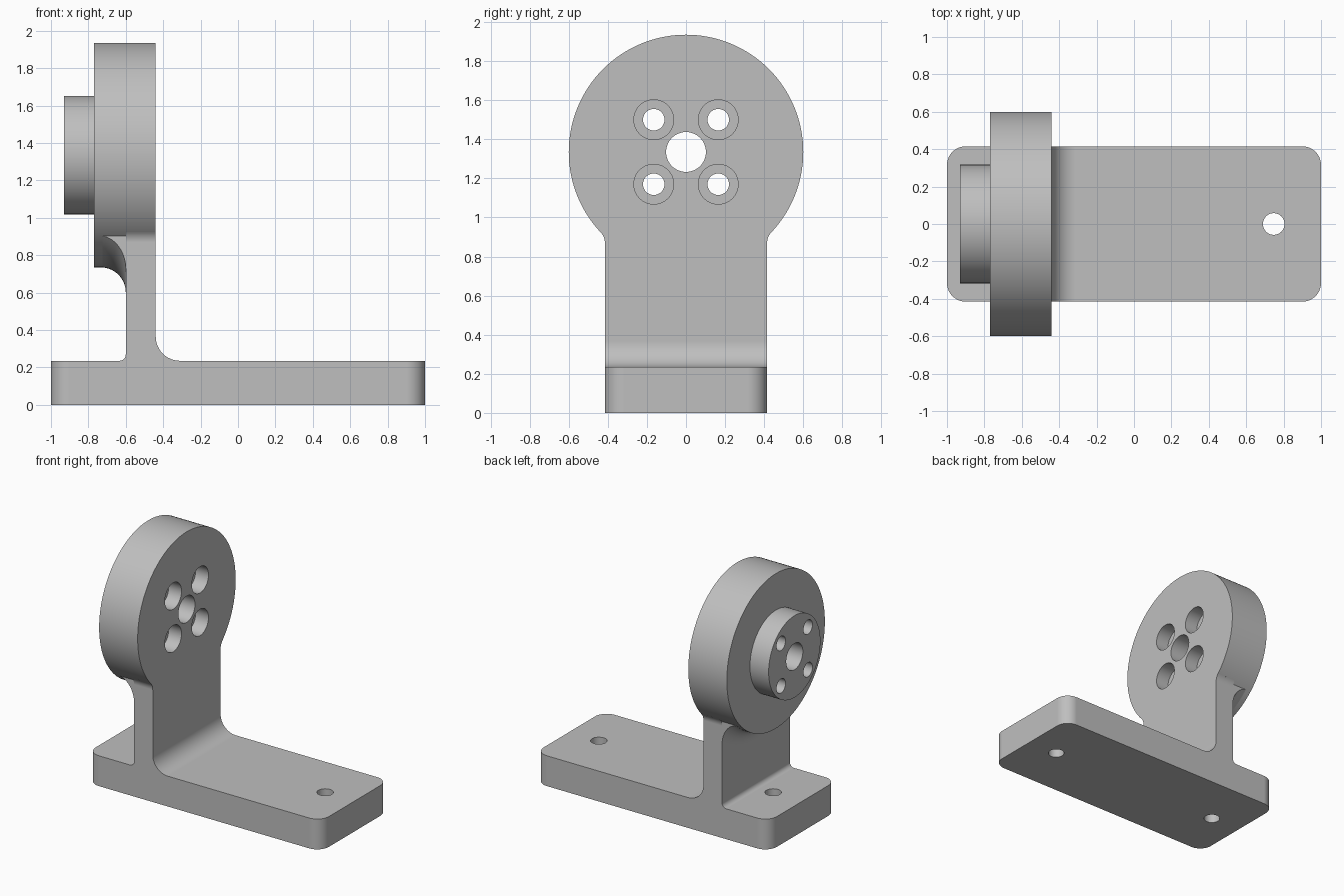
import bpy, bmesh
from math import sin, cos, pi, radians, hypot, atan2, degrees

cube = bpy.data.objects.get("Cube")
if cube:
    bpy.data.objects.remove(cube, do_unlink=True)

# Main dimensions
HALF_W, BASE_H = 0.415, 0.235
STEM_L, STEM_R = -0.60, -0.44
DISC_L, HUB_L = -0.77, -0.93
AXIS_Z, DISC_R, HUB_R = 1.335, 0.60, 0.317

# Single material
grey = bpy.data.materials.new("machined grey")
grey.use_nodes = True
colour = (0.52, 0.52, 0.52, 1)
grey.diffuse_color = colour
grey.node_tree.nodes["Principled BSDF"].inputs["Base Color"].default_value = colour


def arc(cu, cv, r, start, end, steps=12):
    """Points along an arc, angles in degrees."""
    angles = [radians(start + (end - start) * i / steps) for i in range(steps + 1)]
    return [(cu + r * cos(a), cv + r * sin(a)) for a in angles]


def circle(cu, cv, r, steps):
    return arc(cu, cv, r, 0, 360, steps)[:-1]


def finish(name, bm):
    bmesh.ops.recalc_face_normals(bm, faces=bm.faces)
    mesh = bpy.data.meshes.new(name)
    bm.to_mesh(mesh)
    bm.free()
    mesh.materials.append(grey)
    obj = bpy.data.objects.new(name, mesh)
    bpy.context.collection.objects.link(obj)
    return obj


def prism_mesh(outline, axis, lo, hi):
    """Extrude a flat outline along one axis."""
    place = {"x": lambda u, v, d: (d, u, v),
             "y": lambda u, v, d: (u, d, v),
             "z": lambda u, v, d: (u, v, d)}[axis]
    bm = bmesh.new()
    ends = [[bm.verts.new(place(u, v, d)) for u, v in outline] for d in (lo, hi)]
    for ring in ends:
        bm.faces.new(ring)
    n = len(outline)
    for i in range(n):
        j = (i + 1) % n
        bm.faces.new((ends[0][i], ends[0][j], ends[1][j], ends[1][i]))
    return bm


def prism(name, *args):
    return finish(name, prism_mesh(*args))


def combine(target, tool, operation):
    mod = target.modifiers.new(operation.title(), "BOOLEAN")
    mod.operation, mod.solver, mod.object = operation, "EXACT", tool
    bpy.ops.object.select_all(action="DESELECT")
    bpy.context.view_layer.objects.active = target
    target.select_set(True)
    bpy.ops.object.modifier_apply(modifier=mod.name)
    bpy.data.objects.remove(tool, do_unlink=True)


# Foot and upright: one filleted T profile with rounded foot corners
big, small = 0.13, 0.035
profile = [(-1, 0), (1, 0), (1, BASE_H)]
profile += arc(STEM_R + big, BASE_H + big, big, 270, 180)
profile += [(STEM_R, 0.98), (STEM_L, 0.98)]
profile += arc(STEM_L - small, BASE_H + small, small, 0, -90, 8)
profile += [(-1, BASE_H)]
bm = prism_mesh(profile, "y", -HALF_W, HALF_W)
corners = [e for e in bm.edges
           if all(abs(v.co.x) > 0.99 for v in e.verts)
           and abs(e.verts[0].co.z - e.verts[1].co.z) > 0.1]
bmesh.ops.recalc_face_normals(bm, faces=bm.faces)
bmesh.ops.bevel(bm, geom=corners, offset=0.1, segments=12, profile=0.5, affect="EDGES")
bracket = finish("mounting_bracket", bm)

# Neck: small side fillets between upright and disc
r = 0.08
cy = HALF_W + r
drop = ((DISC_R + r) ** 2 - cy ** 2) ** 0.5
side = [(HALF_W, 0.6)]
side += arc(cy, AXIS_Z - drop, r, 180, degrees(atan2(drop, -cy)), 8)
side += [(0.40, 0.98)]
neck = prism("neck", side + [(-y, z) for y, z in reversed(side)], "x", STEM_L, STEM_R)
combine(bracket, neck, "UNION")

# Disc and hub
disc = prism("disc", circle(0, AXIS_Z, DISC_R, 128), "x", DISC_L, STEM_R)
combine(bracket, disc, "UNION")

# Flared fillet under the disc, revolved and trimmed to the upright's width
flare_r = 0.135
section = [(-0.5, 0.5), (STEM_L - flare_r, 0.5)]
section += arc(STEM_L - flare_r, DISC_R + flare_r, flare_r, -86, 0, 12)
section += [(-0.5, DISC_R + flare_r)]
bm = bmesh.new()
steps = 128
rings = [[bm.verts.new((x, rad * cos(2 * pi * i / steps), AXIS_Z + rad * sin(2 * pi * i / steps)))
          for x, rad in section] for i in range(steps)]
for i in range(steps):
    a, b = rings[i], rings[(i + 1) % steps]
    for k in range(len(section)):
        m = (k + 1) % len(section)
        bm.faces.new((a[k], a[m], b[m], b[k]))
flare = finish("flare", bm)
trim = prism("trim", [(-HALF_W, 0.4), (HALF_W, 0.4), (HALF_W, 1.0), (-HALF_W, 1.0)],
             "x", -0.9, -0.52)
combine(flare, trim, "INTERSECT")
combine(bracket, flare, "UNION")

hub = prism("hub", circle(0, AXIS_Z, HUB_R, 96), "x", HUB_L, -0.7)
combine(bracket, hub, "UNION")

# Centre bore, counterbored bolt holes and foot holes
bores = [prism("centre_bore", circle(0, AXIS_Z, 0.102, 48), "x", -1.1, -0.2)]
for sy in (-1, 1):
    for sz in (-1, 1):
        y, z = sy * 0.165, AXIS_Z + sz * 0.165
        bores.append(prism("bolt_hole", circle(y, z, 0.055, 40), "x", -1.1, -0.2))
        bores.append(prism("counterbore", circle(y, z, 0.102, 48), "x", STEM_R - 0.11, -0.2))
    bores.append(prism("foot_hole", circle(sy * 0.747, 0, 0.058, 40), "z", -0.1, 0.4))
for bore in bores:
    combine(bracket, bore, "DIFFERENCE")

# Smooth curved faces, keep machined edges crisp
bpy.ops.object.select_all(action="DESELECT")
bracket.select_set(True)
bpy.context.view_layer.objects.active = bracket
bpy.ops.object.shade_smooth_by_angle(angle=radians(25))
weighted = bracket.modifiers.new("Weighted normals", "WEIGHTED_NORMAL")
weighted.keep_sharp = True
